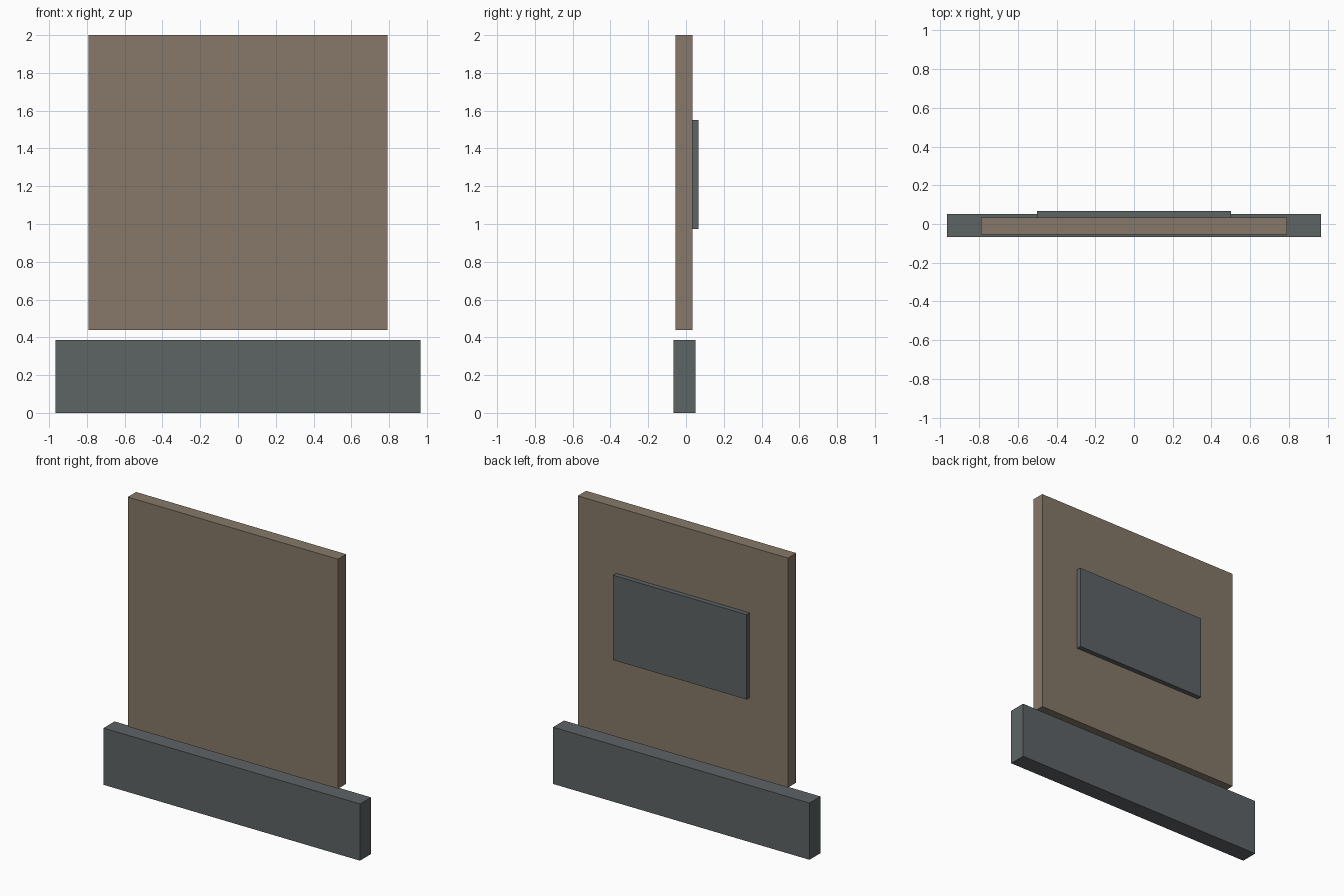
import bpy

if "Cube" in bpy.data.objects:
    bpy.data.objects.remove(bpy.data.objects["Cube"])


def material(name, color):
    m = bpy.data.materials.new(name)
    m.diffuse_color = (*color, 1.0)
    m.use_nodes = True
    m.node_tree.nodes["Principled BSDF"].inputs["Base Color"].default_value = m.diffuse_color
    return m


def box(name, x, y, z, mat):
    """Axis-aligned box from (min, max) ranges."""
    bpy.ops.mesh.primitive_cube_add(size=1, location=[sum(r) / 2 for r in (x, y, z)])
    ob = bpy.context.object
    ob.name = name
    ob.scale = [r[1] - r[0] for r in (x, y, z)]
    bpy.ops.object.transform_apply(location=False, rotation=False, scale=True)
    ob.data.materials.append(mat)
    return ob


slate = material("slate", (0.11, 0.125, 0.13))
brown = material("brown", (0.24, 0.19, 0.14))

# Wide base bar on the ground
box("base_bar", (-0.965, 0.965), (-0.067, 0.051), (0.0, 0.386), slate)
# Upright panel, floating just above the bar
box("main_panel", (-0.791, 0.791), (-0.055, 0.034), (0.438, 2.0), brown)
# Thin plate on the back of the panel
box("back_plate", (-0.502, 0.502), (0.034, 0.067), (0.973, 1.55), slate)
